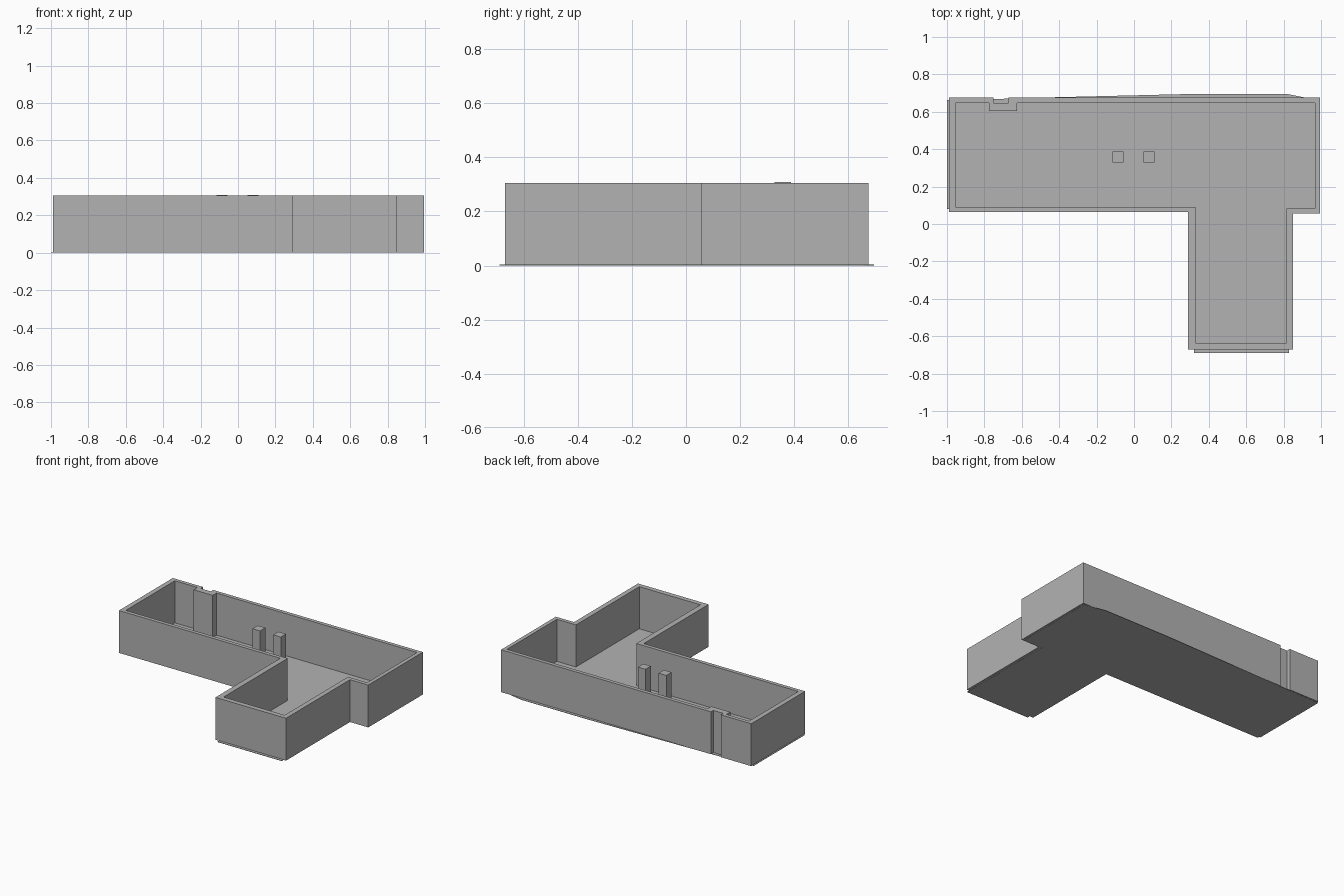
import bpy
import bmesh

cube = bpy.data.objects.get("Cube")
if cube:
    bpy.data.objects.remove(cube)

WALL_TOP = 0.305
FLOOR_TOP = 0.003

grey = bpy.data.materials.new("plain_grey")
grey.use_nodes = True
colour = (0.45, 0.45, 0.45, 1)
grey.diffuse_color = colour
grey.node_tree.nodes["Principled BSDF"].inputs["Base Color"].default_value = colour


def finish(bm, name):
    bmesh.ops.recalc_face_normals(bm, faces=bm.faces)
    mesh = bpy.data.meshes.new(name)
    bm.to_mesh(mesh)
    bm.free()
    mesh.materials.append(grey)
    obj = bpy.data.objects.new(name, mesh)
    bpy.context.collection.objects.link(obj)
    return obj


def slab(name, outline, bottom, top):
    """Extrude a plan outline upwards into a closed solid."""
    bm = bmesh.new()
    face = bm.faces.new([bm.verts.new((x, y, bottom)) for x, y in outline])
    up = bmesh.ops.extrude_face_region(bm, geom=[face], use_keep_orig=True)["geom"]
    for v in up:
        if isinstance(v, bmesh.types.BMVert):
            v.co.z = top
    return finish(bm, name)


def ring_wall(name, outer, inner, bottom, top):
    """Join matching outer and inner outlines into a hollow wall."""
    bm = bmesh.new()
    loops = [[bm.verts.new((x, y, z)) for x, y in line]
             for line, z in ((outer, bottom), (outer, top), (inner, top), (inner, bottom))]
    n = len(outer)
    for a, b in zip(loops, loops[1:] + loops[:1]):
        for i in range(n):
            j = (i + 1) % n
            bm.faces.new((a[i], a[j], b[j], b[i]))
    return finish(bm, name)


def box(name, x0, x1, y0, y1, top):
    return slab(name, [(x0, y0), (x1, y0), (x1, y1), (x0, y1)], 0.001, top)


# Outer wall with a shallow niche in the back, which bulges into the room
outer = [(-0.99, 0.065), (0.29, 0.065), (0.29, -0.67), (0.85, -0.67),
         (0.85, 0.055), (0.995, 0.055), (0.995, 0.675),
         (-0.67, 0.675), (-0.67, 0.648), (-0.75, 0.648), (-0.75, 0.675), (-0.99, 0.675)]
inner = [(-0.955, 0.092), (0.33, 0.092), (0.33, -0.635), (0.815, -0.635),
         (0.815, 0.083), (0.967, 0.083), (0.967, 0.648),
         (-0.625, 0.648), (-0.625, 0.605), (-0.775, 0.605), (-0.775, 0.648), (-0.955, 0.648)]
ring_wall("room_wall", outer, inner, 0.001, WALL_TOP)

# Thin floor, slightly wider than the wall in places
floor = [(-1.0, 0.08), (0.32, 0.08), (0.32, -0.69), (0.83, -0.69),
         (0.83, 0.07), (0.98, 0.07), (0.98, 0.66), (0.92, 0.675),
         (0.82, 0.695), (0.3, 0.695), (-0.45, 0.677), (-0.75, 0.668), (-1.0, 0.662)]
slab("floor", floor, 0, FLOOR_TOP)

# Two square pillars
for side, x in (("right", -0.085), ("left", 0.08)):
    box(side + "_pillar", x - 0.03, x + 0.03, 0.328, 0.388, WALL_TOP + 0.003)
